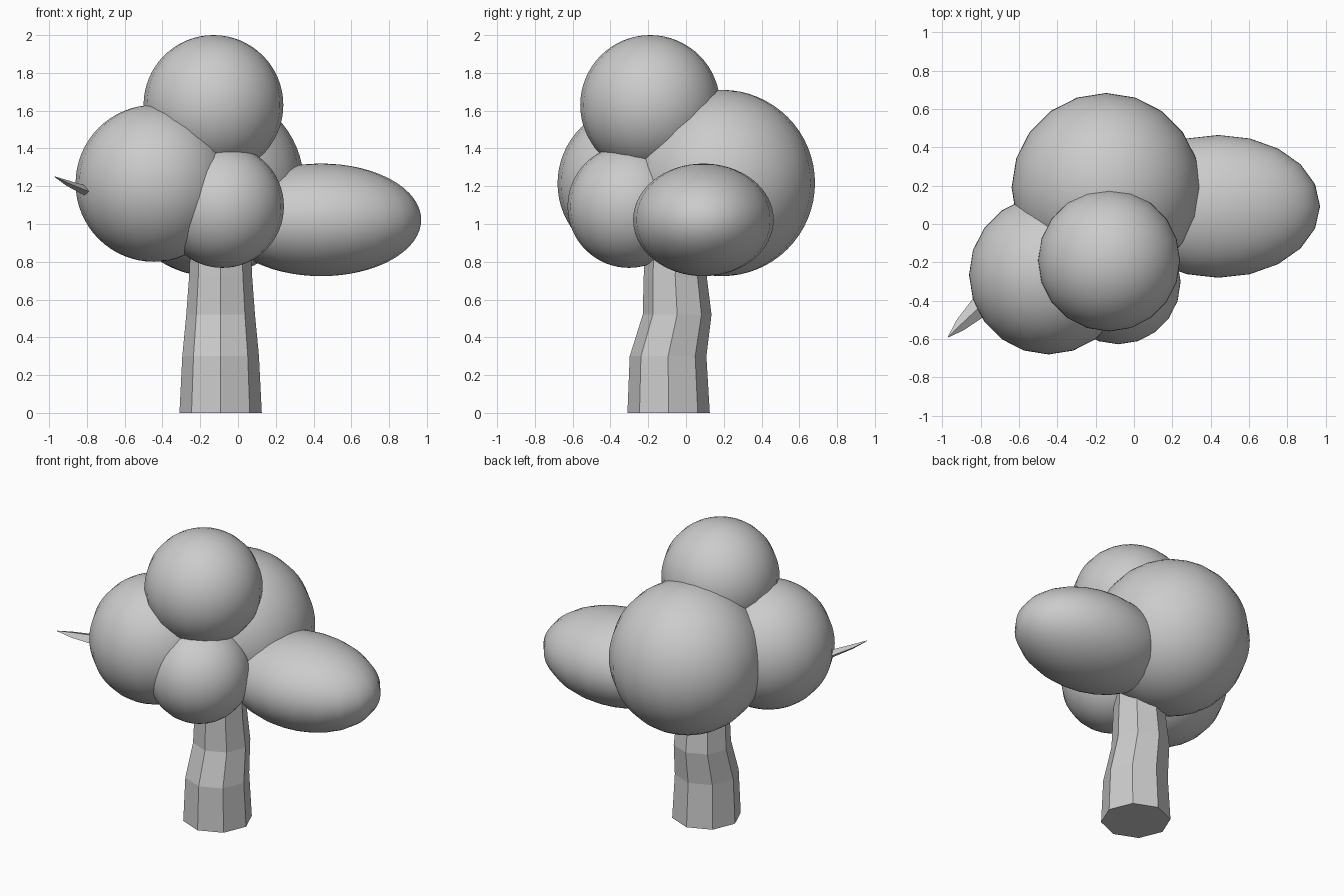
import bpy, bmesh
from math import sin, cos, tau, radians
from mathutils import Vector

if "Cube" in bpy.data.objects:
    bpy.data.objects.remove(bpy.data.objects["Cube"])


def loft(name, rings):
    """Skin a list of equally sized point rings into a closed solid."""
    bm = bmesh.new()
    loops = [[bm.verts.new(p) for p in ring] for ring in rings]
    n = len(loops[0])
    for a, b in zip(loops, loops[1:]):
        for i in range(n):
            j = (i + 1) % n
            bm.faces.new((a[i], a[j], b[j], b[i]))
    bm.faces.new(loops[0][::-1])
    bm.faces.new(loops[-1])
    bmesh.ops.recalc_face_normals(bm, faces=bm.faces)
    mesh = bpy.data.meshes.new(name)
    bm.to_mesh(mesh)
    bm.free()
    obj = bpy.data.objects.new(name, mesh)
    bpy.context.collection.objects.link(obj)
    return obj


def foliage(name, centre, size):
    bpy.ops.mesh.primitive_uv_sphere_add(segments=20, ring_count=32, radius=1, location=centre)
    obj = bpy.context.object
    obj.name = name
    obj.scale = size
    bpy.ops.object.transform_apply(location=False, rotation=False, scale=True)
    bpy.ops.object.shade_smooth_by_angle(angle=radians(40))


# Trunk: tapering octagon that leans back a little (z, y centre, radius)
sections = [(0, -0.092, 0.218), (0.3, -0.095, 0.203), (0.52, -0.047, 0.182),
            (0.72, -0.057, 0.167), (1.1, -0.055, 0.15)]
loft("trunk", [[(-0.092 + r * cos(tau * i / 8), y + r * sin(tau * i / 8), z)
                for i in range(8)] for z, y, r in sections])

# Branch: flattened diamond section, its tip poking out (centre, half width, half height)
path = [((-0.10, -0.06, 0.90), 0.07, 0.05), ((-0.65, -0.30, 1.12), 0.065, 0.035),
        ((-0.815, -0.44, 1.18), 0.055, 0.025), ((-0.905, -0.525, 1.217), 0.034, 0.015),
        ((-0.97, -0.59, 1.25), 0.002, 0.002)]
side, up = Vector((0.5, -0.85, -0.15)).normalized(), Vector((0.2, 0.1, 1)).normalized()
loft("branch", [[Vector(c) + side * w, Vector(c) + up * h,
                 Vector(c) - side * w, Vector(c) - up * h] for c, w, h in path])

# Foliage clumps
foliage("top_foliage", (-0.13, -0.19, 1.63), (0.37, 0.37, 0.37))
foliage("left_foliage", (-0.445, -0.265, 1.215), (0.415, 0.415, 0.415))
foliage("back_foliage", (-0.145, 0.19, 1.217), (0.493, 0.493, 0.493))
foliage("front_foliage", (-0.082, -0.302, 1.093), (0.325, 0.325, 0.325))
foliage("right_foliage", (0.44, 0.092, 1.022), (0.53, 0.372, 0.298))
